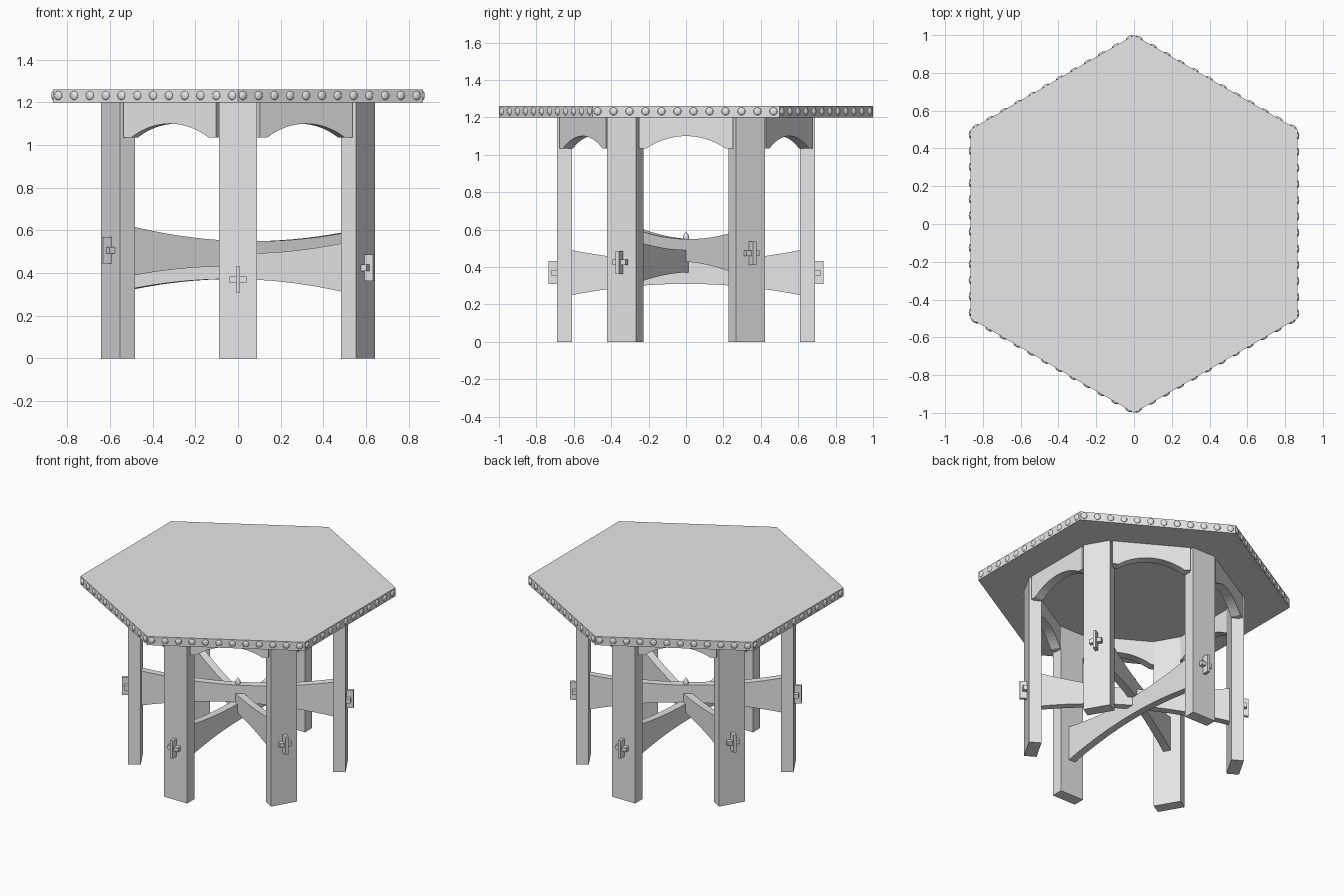
import bpy, bmesh, math
from mathutils import Matrix, Vector

default = bpy.data.objects.get("Cube")
if default:
    bpy.data.objects.remove(default, do_unlink=True)

# Single plain grey material
grey = bpy.data.materials.new("plain_grey")
grey.use_nodes = True
COLOUR = (0.8, 0.8, 0.8, 1.0)
grey.diffuse_color = COLOUR
grey.node_tree.nodes["Principled BSDF"].inputs["Base Color"].default_value = COLOUR


def finish(name, bm, angle=0.0, smooth=False):
    """Turn a bmesh into an object, rotated about z by angle in degrees."""
    bmesh.ops.recalc_face_normals(bm, faces=bm.faces)
    bm.transform(Matrix.Rotation(math.radians(angle), 4, 'Z'))
    for f in bm.faces:
        f.smooth = smooth
    mesh = bpy.data.meshes.new(name)
    bm.to_mesh(mesh)
    bm.free()
    mesh.materials.append(grey)
    obj = bpy.data.objects.new(name, mesh)
    bpy.context.collection.objects.link(obj)
    return obj


def box(name, x, y, z, angle):
    """Box from (min, max) ranges; x is radial and y is tangential."""
    bm = bmesh.new()
    size = [b - a for a, b in (x, y, z)]
    mid = [(a + b) / 2 for a, b in (x, y, z)]
    bmesh.ops.create_cube(bm, size=1, matrix=Matrix.Translation(mid) @ Matrix.Diagonal((*size, 1)))
    return finish(name, bm, angle)


def board(name, profile, w0, w1, angle, radial):
    """Extrude a (u, z) profile; u runs radially or tangentially."""
    bm = bmesh.new()
    verts = [bm.verts.new((u, w0, z) if radial else (w0, u, z)) for u, z in profile]
    face = bm.faces.new(verts)
    ext = bmesh.ops.extrude_face_region(bm, geom=[face])
    shift = Vector((0, w1 - w0, 0)) if radial else Vector((w1 - w0, 0, 0))
    bmesh.ops.translate(bm, vec=shift, verts=[v for v in ext["geom"] if isinstance(v, bmesh.types.BMVert)])
    return finish(name, bm, angle)


TOP_Z, LEG_TOP = 1.26, 1.20
APOTHEM = math.cos(math.pi / 6)

# Hexagonal table top with corners front and back
bm = bmesh.new()
bmesh.ops.create_cone(bm, cap_ends=True, segments=6, radius1=1, radius2=1, depth=TOP_Z - LEG_TOP,
                      matrix=Matrix.Translation((0, 0, (TOP_Z + LEG_TOP) / 2)))
corner = bm.verts[:][0].co
turn = 90 - math.degrees(math.atan2(corner.y, corner.x))
finish("table_top", bm, turn)

# Row of round nail heads along each edge of the top
for k in range(6):
    bm = bmesh.new()
    for i in range(12):
        m = Matrix.Translation((APOTHEM, -0.473 + i * 0.0855, 1.232)) @ Matrix.Diagonal((0.009, 0.021, 0.021, 1))
        bmesh.ops.create_uvsphere(bm, u_segments=12, v_segments=8, radius=1, matrix=m)
    finish(f"edge_studs_{k + 1}", bm, 60 * k, smooth=True)

# Six board legs
LEGS = {30: "back_left", 90: "back", 150: "back_right", 210: "front_right", 270: "front", 330: "front_left"}
for angle, side in LEGS.items():
    box(f"{side}_leg", (0.61, 0.69), (-0.09, 0.09), (0, LEG_TOP), angle)

# Arched aprons between neighbouring legs
HALF, SPAN, LOW, RISE = 0.25, 0.21, 1.035, 0.065
radius = (SPAN ** 2 + RISE ** 2) / (2 * RISE)
arch = []
for i in range(17):
    u = -SPAN + 2 * SPAN * i / 16
    arch.append((u, LOW + RISE - radius + math.sqrt(radius ** 2 - u ** 2)))
apron = [(-HALF, LEG_TOP), (-HALF, LOW)] + arch + [(HALF, LOW), (HALF, LEG_TOP)]
for k in range(6):
    board(f"apron_{k + 1}", apron, 0.575, 0.638, 60 * k, radial=False)

# Three crossing stretchers: angle, centre height, height change per unit length
STRETCHERS = ((30, 0.49, -0.023), (330, 0.432, -0.010), (90, 0.37, 0.0))
N = 20
for angle, z0, slope in STRETCHERS:
    us = [-0.63 + 1.26 * i / N for i in range(N + 1)]
    half = [0.06 + 0.06 * (u / 0.61) ** 2 for u in us]
    top = [(u, z0 + slope * u + h) for u, h in zip(us, half)]
    low = [(u, z0 + slope * u - h) for u, h in zip(us, half)]
    board(f"{LEGS[angle]}_stretcher", top + low[::-1], -0.025, 0.025, angle, radial=True)

    # Through tenon and cross key on the outside of both legs
    for a, z in ((angle, z0 + slope * 0.71), ((angle + 180) % 360, z0 - slope * 0.71)):
        box(f"{LEGS[a]}_tenon", (0.65, 0.735), (-0.01, 0.01), (z - 0.062, z + 0.062), a)
        box(f"{LEGS[a]}_key", (0.688, 0.718), (-0.04, 0.04), (z - 0.015, z + 0.015), a)

# Small pointed finial over the crossing
bm = bmesh.new()
outline = [(0.0, 0.53), (0.016, 0.53), (0.017, 0.56), (0.013, 0.573), (0.006, 0.584), (0.0, 0.592)]
pts = [bm.verts.new((r, 0, z)) for r, z in outline]
edges = [bm.edges.new(p) for p in zip(pts, pts[1:])]
bmesh.ops.spin(bm, geom=pts + edges, cent=(0, 0, 0), axis=(0, 0, 1), angle=math.tau, steps=16)
bmesh.ops.remove_doubles(bm, verts=bm.verts, dist=0.0005)
finish("finial", bm, smooth=True)
